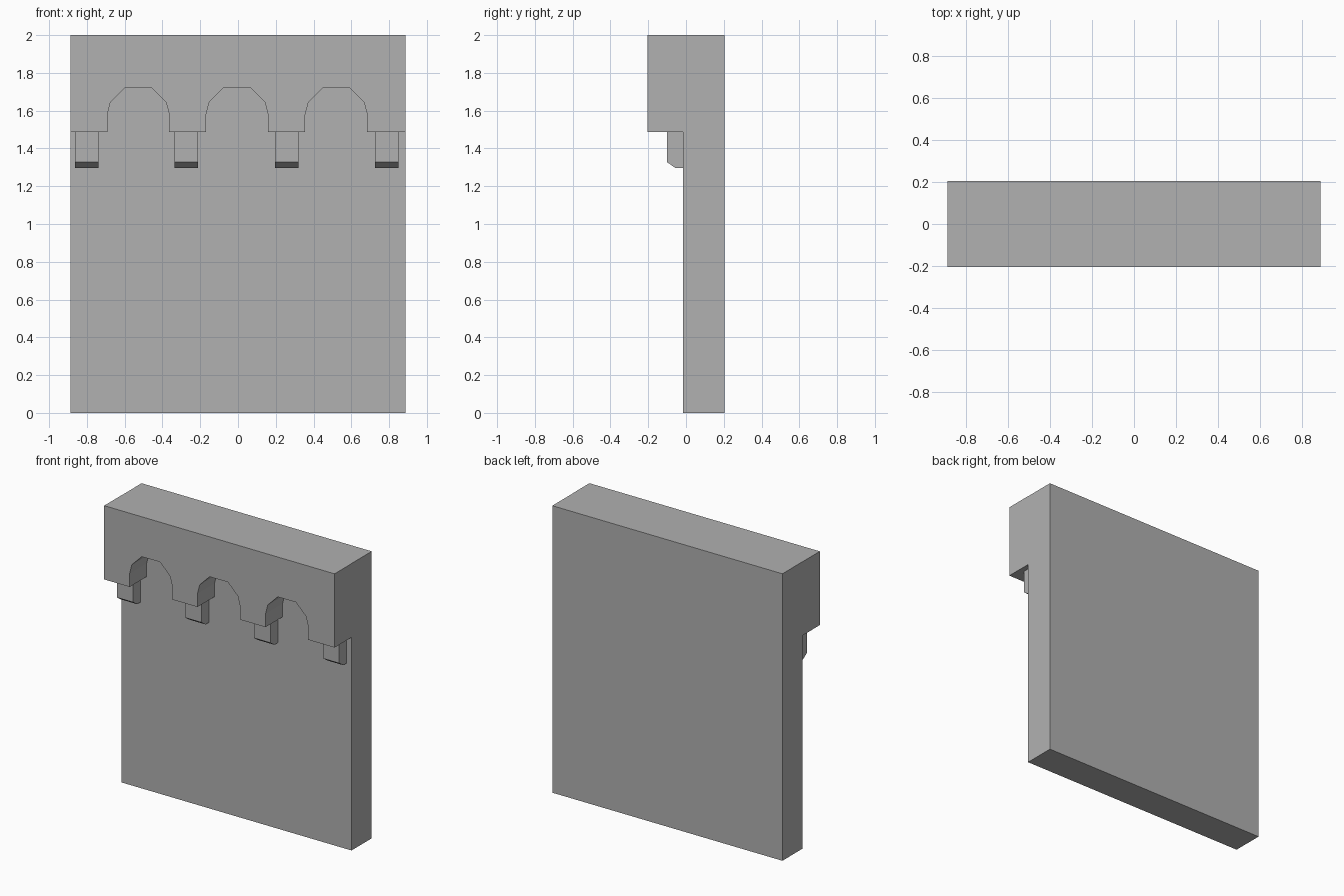
import bpy, bmesh
from mathutils import Vector

if "Cube" in bpy.data.objects:
    bpy.data.objects.remove(bpy.data.objects["Cube"])

# Dark grey stone
stone = bpy.data.materials.new("stone")
stone.diffuse_color = (0.44, 0.44, 0.44, 1)
stone.use_nodes = True
stone.node_tree.nodes["Principled BSDF"].inputs["Base Color"].default_value = stone.diffuse_color


def prism(name, profile, place, start, end):
    """Extrude a 2D profile from start to end; place(u, v, d) gives the 3D point."""
    bm = bmesh.new()
    face = bm.faces.new([bm.verts.new(place(u, v, start)) for u, v in profile])
    ext = bmesh.ops.extrude_face_region(bm, geom=[face], use_keep_orig=True)
    shift = Vector(place(0, 0, end)) - Vector(place(0, 0, start))
    moved = [g for g in ext["geom"] if isinstance(g, bmesh.types.BMVert)]
    bmesh.ops.translate(bm, verts=moved, vec=shift)
    bmesh.ops.recalc_face_normals(bm, faces=bm.faces)
    mesh = bpy.data.meshes.new(name)
    bm.to_mesh(mesh)
    bm.free()
    mesh.materials.append(stone)
    obj = bpy.data.objects.new(name, mesh)
    bpy.context.collection.objects.link(obj)
    return obj


def along_y(u, v, d):
    return (u, d, v)


def along_x(u, v, d):
    return (d, u, v)


FRONT, WALL_FRONT, BACK = -0.205, -0.017, 0.205
BAND_BOTTOM, TOP = 1.486, 2.0

# Main wall slab
prism("wall", [(-0.887, 0), (0.887, 0), (0.887, TOP), (-0.887, TOP)],
      along_y, WALL_FRONT, BACK)

# Overhanging parapet with three faceted arches along its lower edge
half_arch = [(-0.164, BAND_BOTTOM), (-0.164, 1.58), (-0.147, 1.645), (-0.07, 1.722)]
arch = half_arch + [(-x, z) for x, z in reversed(half_arch)]
outline = [(-0.888, TOP), (-0.888, BAND_BOTTOM)]
for centre in (-0.528, -0.005, 0.520):
    outline += [(centre + x, z) for x, z in arch]
outline += [(0.888, BAND_BOTTOM), (0.888, TOP)]
prism("arched_parapet", outline, along_y, FRONT, WALL_FRONT)

# Chamfered corbels under the arch piers
corbel = [(WALL_FRONT, 1.296), (-0.055, 1.296), (-0.10, 1.327),
          (-0.10, BAND_BOTTOM), (WALL_FRONT, BAND_BOTTOM)]
for i, x in enumerate((-0.801, -0.273, 0.257, 0.788)):
    prism(f"corbel_{i + 1}", corbel, along_x, x - 0.062, x + 0.062)
